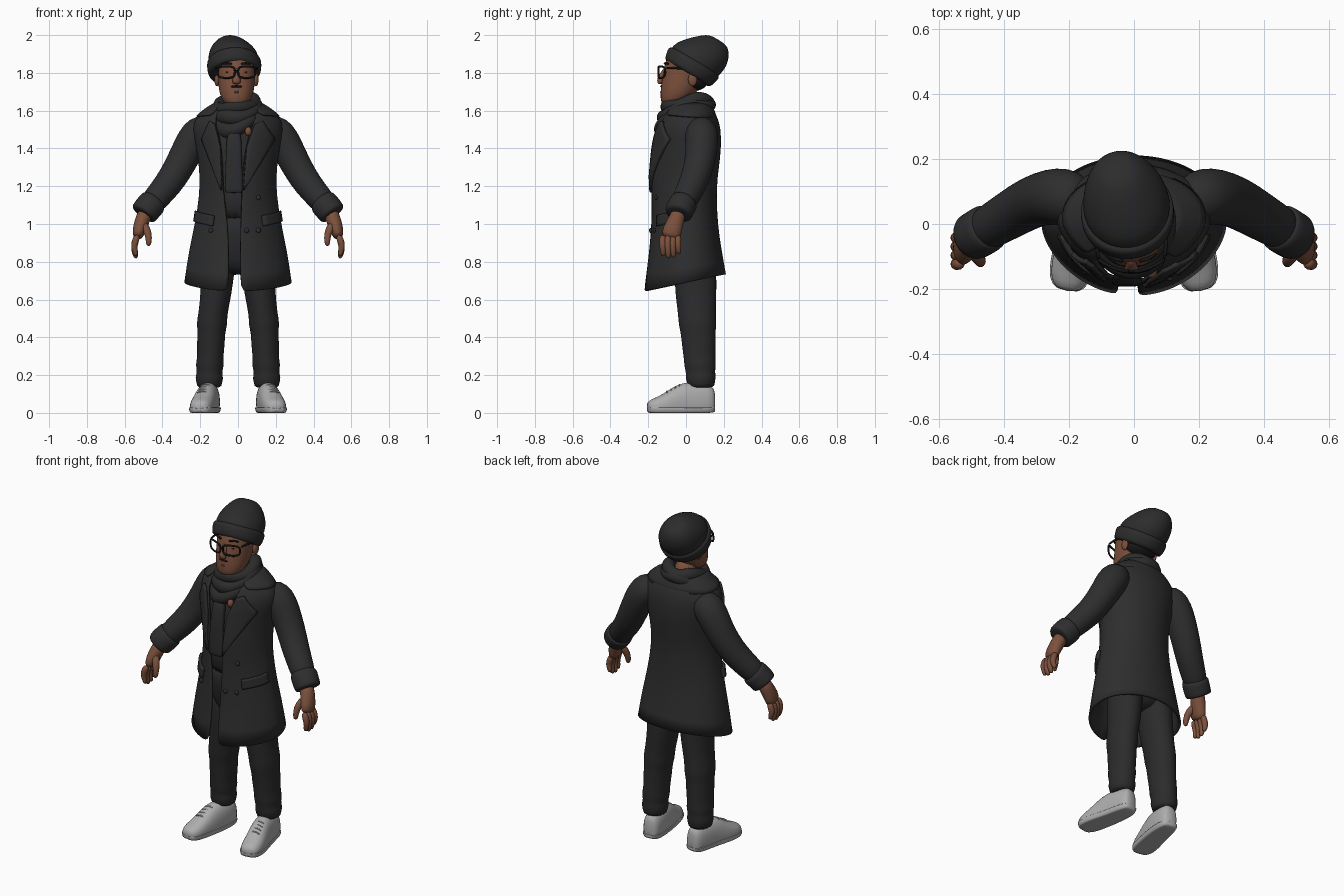
import bpy
import bmesh
from math import sin, cos, acos, pi, radians, copysign
from mathutils import Vector

cube = bpy.data.objects.get("Cube")
if cube:
    bpy.data.objects.remove(cube)


def material(name, r, g, b):
    m = bpy.data.materials.new(name)
    m.use_nodes = True
    m.diffuse_color = (r, g, b, 1)
    bsdf = m.node_tree.nodes["Principled BSDF"]
    bsdf.inputs["Base Color"].default_value = (r, g, b, 1)
    bsdf.inputs["Roughness"].default_value = 0.8
    return m


COAT = material("charcoal coat", .027, .027, .028)
KNIT = material("charcoal knit", .025, .025, .026)
PANTS = material("dark trousers", .024, .024, .025)
SKIN = material("brown skin", .2, .08, .045)
LIPS = material("dark lips", .1, .035, .025)
BLACK = material("black frames", .008, .008, .008)
SHOE = material("grey shoe", .42, .42, .42)


def finish(name, bm, mat, subsurf=1, thick=0, offset=0):
    """Turn a bmesh into a smooth object with optional thickness."""
    mesh = bpy.data.meshes.new(name)
    bm.to_mesh(mesh)
    bm.free()
    mesh.materials.append(mat)
    for f in mesh.polygons:
        f.use_smooth = True
    ob = bpy.data.objects.new(name, mesh)
    bpy.context.collection.objects.link(ob)
    if subsurf:
        mod = ob.modifiers.new("smooth", "SUBSURF")
        mod.levels = mod.render_levels = subsurf
    if thick:
        mod = ob.modifiers.new("thickness", "SOLIDIFY")
        mod.thickness, mod.offset = thick, offset
    return ob


def power(v, p):
    return copysign(abs(v) ** p, v)


def skin_grid(bm, grid, wrap_cols=False, wrap_rows=False):
    """Join rows of vertices with quads."""
    nr, nc = len(grid), len(grid[0])
    for i in range(nr if wrap_rows else nr - 1):
        a, b = grid[i], grid[(i + 1) % nr]
        for j in range(nc if wrap_cols else nc - 1):
            k = (j + 1) % nc
            bm.faces.new((a[j], a[k], b[k], b[j]))


def sweep(name, path, mat, ref=(0, 1, 0), n=20, flat=False, closed=False, p=1, zlim=(0, 9)):
    """Sweep an ellipse along points (x, y, z, half width, half depth)."""
    bm = bmesh.new()
    pts = [Vector(q[:3]) for q in path]
    last = len(pts) - 1
    grid = []
    for i, q in enumerate(path):
        if closed:
            t = pts[(i + 1) % len(pts)] - pts[i - 1]
        else:
            t = pts[min(i + 1, last)] - pts[max(i - 1, 0)]
        t = Vector((0, 0, 1)) if flat else t.normalized()
        u = Vector(ref).cross(t).normalized()
        v = t.cross(u)
        ring = []
        for j in range(n):
            a = 2 * pi * j / n
            co = pts[i] + u * q[3] * power(cos(a), p) + v * q[-1] * power(sin(a), p)
            co.z = min(max(co.z, zlim[0]), zlim[1])
            ring.append(bm.verts.new(co))
        grid.append(ring)
    skin_grid(bm, grid, True, closed)
    if not closed:
        bm.faces.new(grid[0][::-1])
        bm.faces.new(grid[-1])
    return finish(name, bm, mat)


def ball(name, loc, size, mat):
    bm = bmesh.new()
    bmesh.ops.create_uvsphere(bm, u_segments=16, v_segments=10, radius=1)
    ob = finish(name, bm, mat, 0)
    ob.location, ob.scale = loc, size
    return ob


# Coat outline rows: z, half width, front y, back y, opening left x, right x, hem tilt
ROWS = [(.69, .285, -.222, .212, -.05, .012, .044), (.85, .262, -.197, .187, -.05, .012, .02),
        (1, .229, -.182, .168, -.055, .015, 0), (1.15, .205, -.182, .162, -.08, .022, 0),
        (1.25, .203, -.187, .167, -.085, .025, 0), (1.35, .211, -.18, .182, -.088, .035, 0),
        (1.46, .234, -.168, .188, -.1, .055, 0), (1.54, .244, -.15, .178, -.13, .09, 0),
        (1.6, .185, -.115, .15, -.11, .09, 0), (1.64, .1, -.07, .11, -.06, .05, 0)]


def angle(x, rx):
    return -acos(max(-1, min(1, x / rx)))


def ring_point(row, a, off=0):
    """Point on the coat, rounded behind and tapering to the buttons in front."""
    z, rx, yf, yb, _, _, tilt = row
    s = power(sin(a), 1.25 if sin(a) < 0 else .9)
    return Vector(((rx + off) * cos(a), (yf + yb) / 2 + ((yb - yf) / 2 + off) * s, z + tilt * s))


def row_at(z):
    for a, b in zip(ROWS, ROWS[1:]):
        if z <= b[0]:
            f = (z - a[0]) / (b[0] - a[0])
            return [u + (v - u) * f for u, v in zip(a, b)]
    return ROWS[-1]


def shell(name, rows, mat, thick, cols=44):
    """Open garment wrapped around the body with a gap at the front."""
    bm = bmesh.new()
    grid = []
    for r in rows:
        a0, a1 = angle(r[5], r[1]), 2 * pi + angle(r[4], r[1])
        grid.append([bm.verts.new(ring_point(r, a0 + (a1 - a0) * j / cols)) for j in range(cols + 1)])
    skin_grid(bm, grid)
    return finish(name, bm, mat, 1, thick, -1)


def patch(name, rows, mat, project, thick=.014, n=6):
    """Cloth panel between two edges, laid on a surface."""
    bm = bmesh.new()
    grid = []
    for (a, b), (c, d) in zip(rows, rows[1:]):
        for i in range(n + 1):
            left, right = Vector(a).lerp(Vector(c), i / n), Vector(b).lerp(Vector(d), i / n)
            if i or not grid:
                grid.append([bm.verts.new(project(*left.lerp(right, j / n))) for j in range(n + 1)])
    skin_grid(bm, grid)
    return finish(name, bm, mat, 0, thick)


def by_x(x, z):
    row = row_at(z)
    return ring_point(row, angle(x, row[1]), .007)


def by_angle(a, z):
    return ring_point(row_at(z), a, .007)


# Coat, collar and the clothes beneath
shell("coat", ROWS, COAT, .014)
shell("coat_collar", [(1.572, .222, -.14, .165, -.15, .13, -.012), (1.605, .188, -.118, .152, -.12, .1, 0),
                      (1.645, .122, -.085, .125, -.09, .07, 0)], COAT, .01)
sweep("shirt", [(0, (r[2] + r[3]) / 2, r[0], r[1] - .03, (r[3] - r[2]) / 2 - .025) for r in ROWS[2:]],
      KNIT, flat=True, n=28)
sweep("trouser_seat", [(0, .03, .73, .1, .08), (0, .03, .8, .17, .13), (0, .01, .95, .18, .14),
                       (0, 0, 1.08, .17, .14)], PANTS, flat=True)
patch("left_lapel", [((.026, 1.18), (.03, 1.18)), ((.045, 1.41), (.188, 1.45)),
                     ((.088, 1.53), (.125, 1.545))], COAT, by_x)
patch("right_lapel", [((-.082, 1.18), (-.086, 1.18)), ((-.092, 1.41), (-.185, 1.45)),
                      ((-.12, 1.53), (-.145, 1.545))], COAT, by_x)
for name, flip in (("left_pocket_flap", 0), ("right_pocket_flap", 1)):
    def place(a, z):
        return by_angle(-pi - a if flip else a, z)
    patch(name, [((-.98, .99), (-.2, 1.015)), ((-.98, 1.045), (-.2, 1.07))], COAT, place, .018)
for i, (x, z) in enumerate(((.105, 1.14), (.105, .97), (.045, .97), (-.14, .97))):
    ball(f"button_{i}", by_x(x, z), (.013, .008, .013), COAT)
ball("bare_chest", (.054, -.148, 1.49), (.018, .02, .024), SKIN)

# Scarf loops and hanging tail: half width, centre y, half depth, front z, back z, sideways tilt, radius
for i, (rx, cy, ry, zf, zb, lean, r) in enumerate(((.094, .008, .11, 1.615, 1.652, .012, .037),
                                                   (.102, .002, .121, 1.565, 1.63, .02, .04),
                                                   (.095, -.02, .112, 1.505, 1.6, .03, .042))):
    loop = []
    for j in range(20):
        a = 2 * pi * j / 20
        z = (zf + zb) / 2 + (zb - zf) / 2 * sin(a) + lean * cos(a) + .008 * sin(3 * a + i * 2)
        loop.append((rx * cos(a) - .006, cy + ry * sin(a), z, r, r * (1 + .12 * sin(3 * a + i))))
    sweep(f"scarf_loop_{i}", loop, KNIT, ref=(0, 0, 1), n=12, closed=True)
sweep("scarf_tail", [(-.02, -.14, 1.5, .04, .025), (-.022, -.165, 1.4, .04, .02),
                     (-.022, -.174, 1.28, .046, .018), (-.022, -.178, 1.17, .048, .016),
                     (-.022, -.178, 1.165, .046, .014)], KNIT, p=.7)

# Head and face
HX = -.008
sweep("neck", [(HX, .02, 1.5, .07, .07), (HX, .015, 1.72, .07, .075)], SKIN, flat=True)
sweep("head", [(HX, -.075, 1.625, .045, .042), (HX, -.066, 1.645, .071, .068), (HX, -.042, 1.69, .09, .094),
               (HX, -.024, 1.735, .097, .108), (HX, -.01, 1.78, .1, .114), (HX, 0, 1.83, .103, .117),
               (HX, .01, 1.88, .1, .115), (HX, .03, 1.94, .07, .08)], SKIN, flat=True, n=24, p=.92)
sweep("nose", [(HX, -.105, 1.825, .014, .012), (HX, -.125, 1.79, .016, .016), (HX, -.141, 1.758, .024, .018),
               (HX, -.132, 1.74, .022, .014)], SKIN, n=12)
for z, w, r, name, mat in ((1.73, .048, .0065, "moustache", BLACK), (1.7, .03, .007, "lips", LIPS)):
    sweep(name, [(HX + w * k, -.133 + .022 * k * k, z - .008 * k * k, r * (1.1 - abs(k) * .6))
                 for k in (-1, -.5, 0, .5, 1)], mat, ref=(0, 0, 1), n=8)
ball("back_hair", (HX, .045, 1.755), (.094, .07, .05), BLACK)

# Glasses, eyes, brows and ears
for side, s in (("left", 1), ("right", -1)):
    cx = HX + .054 * s
    frame = []
    for j in range(16):
        a = 2 * pi * j / 16
        k = power(cos(a), .6)
        frame.append((cx + .046 * k, -.146 + .009 * (1 + s * k) ** 2, 1.804 + .031 * power(sin(a), .6), .0065))
    sweep(side + "_lens_frame", frame, BLACK, n=6, closed=True)
    sweep(side + "_temple", [(HX + s * .1, -.112, 1.825, .007), (HX + s * .109, -.06, 1.828, .007),
                             (HX + s * .109, .04, 1.815, .006)], BLACK, ref=(0, 0, 1), n=6)
    ball(side + "_eye", (HX + .043 * s, -.104, 1.803), (.013, .007, .007), BLACK)
    sweep(side + "_brow", [(HX + s * .02, -.115, 1.846, .006), (HX + s * .05, -.11, 1.854, .007),
                           (HX + s * .08, -.088, 1.846, .005)], BLACK, ref=(0, 0, 1), n=8)
    ball(side + "_ear", (HX + s * .103, .035, 1.765), (.014, .024, .036), SKIN)
sweep("glasses_bridge", [(HX - .014, -.146, 1.812, .006), (HX + .014, -.146, 1.812, .006)], BLACK,
      ref=(0, 0, 1), n=6)

# Knitted hat, tipped backward
hat = [sweep("hat_crown", [(0, .008, .02, .132, .135), (0, .01, .09, .137, .152), (-.008, .032, .145, .124, .135),
                           (-.016, .048, .195, .096, .102), (-.02, .055, .23, .062, .068),
                           (-.02, .055, .24, .03, .035)], KNIT, flat=True, n=28),
       sweep("hat_brim", [(0, .008, -.015, .125, .122), (0, .008, -.005, .138, .139), (0, .008, .035, .145, .152),
                          (0, .008, .07, .145, .157), (0, .01, .082, .136, .146)], KNIT, flat=True, n=28)]
for ob in hat:
    ob.location = (-.018, 0, 1.8)
    ob.rotation_euler = (radians(-31), radians(-3), 0)

# Paired limbs
for side, s in (("left", 1), ("right", -1)):
    def limb(name, path, mat, **kw):
        return sweep(side + "_" + name, [(q[0] * s,) + tuple(q[1:]) for q in path], mat, **kw)

    # Sleeves with turned cuffs
    limb("sleeve", [(.15, .065, 1.53, .06), (.2, .082, 1.495, .088), (.238, .085, 1.445, .09),
                    (.28, .08, 1.365, .083), (.325, .062, 1.28, .08), (.37, .035, 1.21, .076),
                    (.43, 0, 1.14, .07), (.48, -.03, 1.08, .064)], COAT)
    limb("cuff", [(.443, -.006, 1.124, .066), (.449, -.01, 1.117, .077), (.475, -.028, 1.086, .076),
                  (.5, -.04, 1.056, .075), (.504, -.042, 1.05, .066)], COAT)

    # Hands
    limb("palm", [(.485, -.035, 1.07, .044, .042), (.507, -.052, 1.02, .04, .044), (.523, -.073, .97, .038, .054),
                  (.534, -.084, .92, .026, .052)], SKIN, n=12)
    for i in range(4):
        y = -.122 + .027 * i
        drop = (.012, 0, .004, .022)[i]
        limb(f"finger_{i}", [(.53, y, .945, .02), (.55, y - .003, .895, .02),
                             (.549, y, .855 + drop, .017), (.538, y + .003, .815 + drop, .013)], SKIN, n=8)
    limb("thumb", [(.505, -.075, 1.005, .026), (.48, -.103, .965, .023), (.471, -.116, .925, .019),
                   (.474, -.122, .88, .014)], SKIN, n=8)

    # Trouser legs with gathered folds at the knee and ankle
    limb("trouser_leg", [(.1, .04, .9, .1, .11), (.108, .05, .75, .09, .112), (.115, .052, .64, .083, .111),
                         (.134, .058, .52, .076, .1), (.138, .062, .47, .083, .102), (.141, .064, .43, .073, .093),
                         (.144, .068, .36, .075, .09), (.147, .072, .29, .068, .084), (.15, .075, .25, .077, .085),
                         (.151, .077, .215, .065, .077), (.152, .078, .185, .077, .081),
                         (.152, .08, .155, .066, .073), (.152, .08, .13, .066, .07)], PANTS)

    # Shoes with soles and laces
    last = [(.142, .155, .06, .028, .055), (.144, .138, .06, .049, .09), (.15, .08, .058, .057, .1),
            (.159, .02, .058, .06, .108), (.169, -.03, .05, .061, .102), (.181, -.08, .04, .063, .08),
            (.192, -.13, .032, .064, .06), (.201, -.178, .028, .057, .045), (.206, -.207, .026, .032, .03)]
    limb("shoe", last, SHOE, ref=(0, 0, 1), p=.85)
    limb("sole", [q[:3] + (q[3] + .005, q[4]) for q in last], SHOE, ref=(0, 0, 1), p=.7, zlim=(0, .028))
    for i in range(4):
        x, y, z = .171 + .005 * i, -.035 - .022 * i, .154 - .0115 * i
        limb(f"lace_{i}", [(x - .032, y, z - .014, .005), (x, y, z, .005), (x + .032, y, z - .014, .005)],
             SHOE, n=6)
